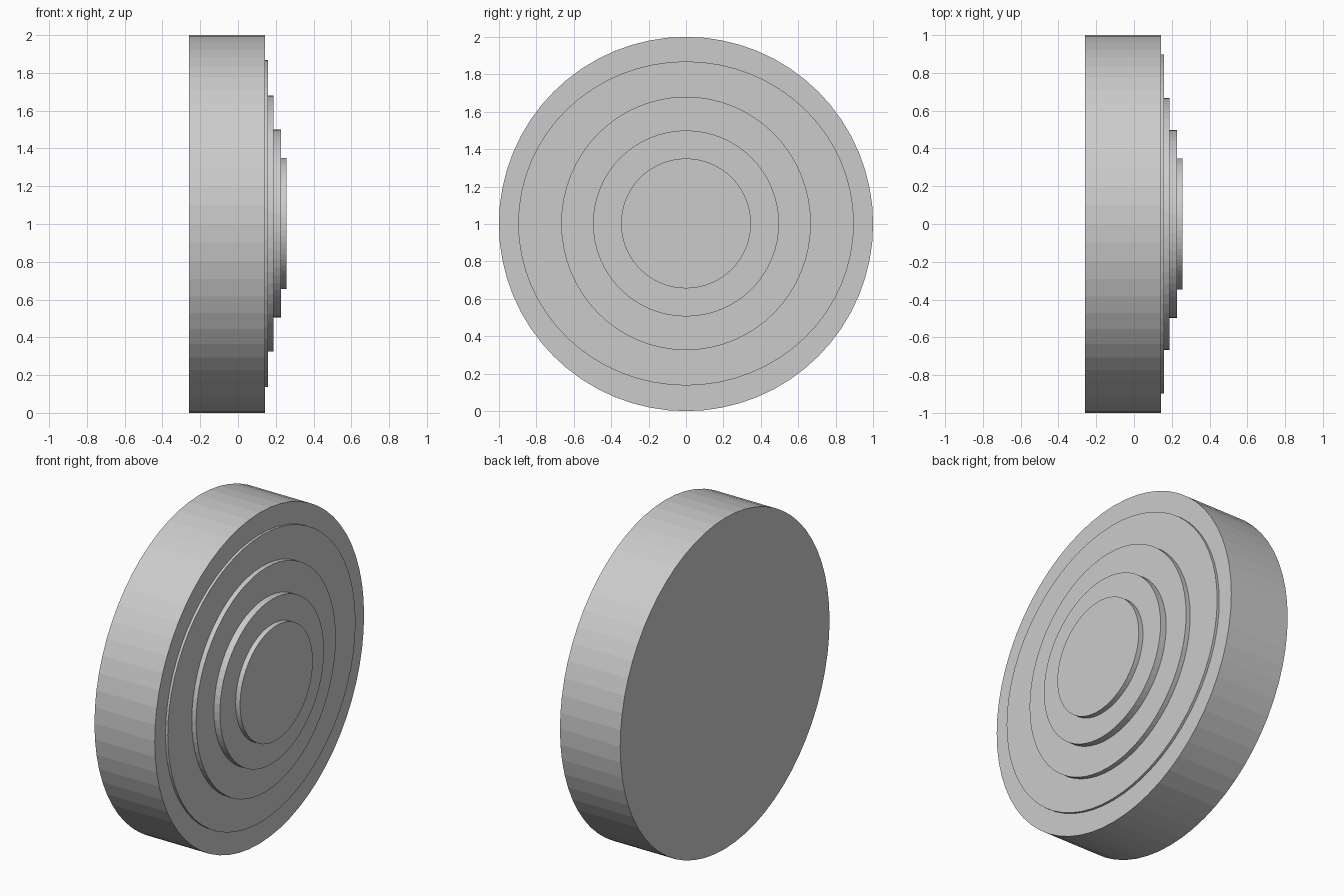
import bpy, bmesh, math

if "Cube" in bpy.data.objects:
    bpy.data.objects.remove(bpy.data.objects["Cube"])

SIDES = 64

# Rings from back to front: (x, half width in y, half height in z)
rings = [(-0.26, 1.0, 1.0), (0.143, 1.0, 1.0)]
# Raised steps: (front x, half width, half height)
steps = [(0.158, 0.897, 0.866), (0.187, 0.667, 0.677),
         (0.227, 0.497, 0.497), (0.257, 0.347, 0.347)]
for x, ry, rz in steps:
    rings += [(rings[-1][0], ry, rz), (x, ry, rz)]


def add_ring(bm, x, ry, rz):
    cz = 1.0 if rz == 1.0 else 1.003
    angles = [2 * math.pi * i / SIDES for i in range(SIDES)]
    return [bm.verts.new((x, ry * math.cos(a), cz + rz * math.sin(a))) for a in angles]


# Stepped disc, skinned through the rings and capped at both ends
bm = bmesh.new()
loops = [add_ring(bm, *r) for r in rings]
for a, b in zip(loops, loops[1:]):
    for i in range(SIDES):
        j = (i + 1) % SIDES
        bm.faces.new((a[i], a[j], b[j], b[i]))
bm.faces.new(loops[0][::-1])
bm.faces.new(loops[-1])
bmesh.ops.recalc_face_normals(bm, faces=bm.faces)

mesh = bpy.data.meshes.new("stepped_disc")
bm.to_mesh(mesh)
bm.free()
bpy.context.collection.objects.link(bpy.data.objects.new("stepped_disc", mesh))
